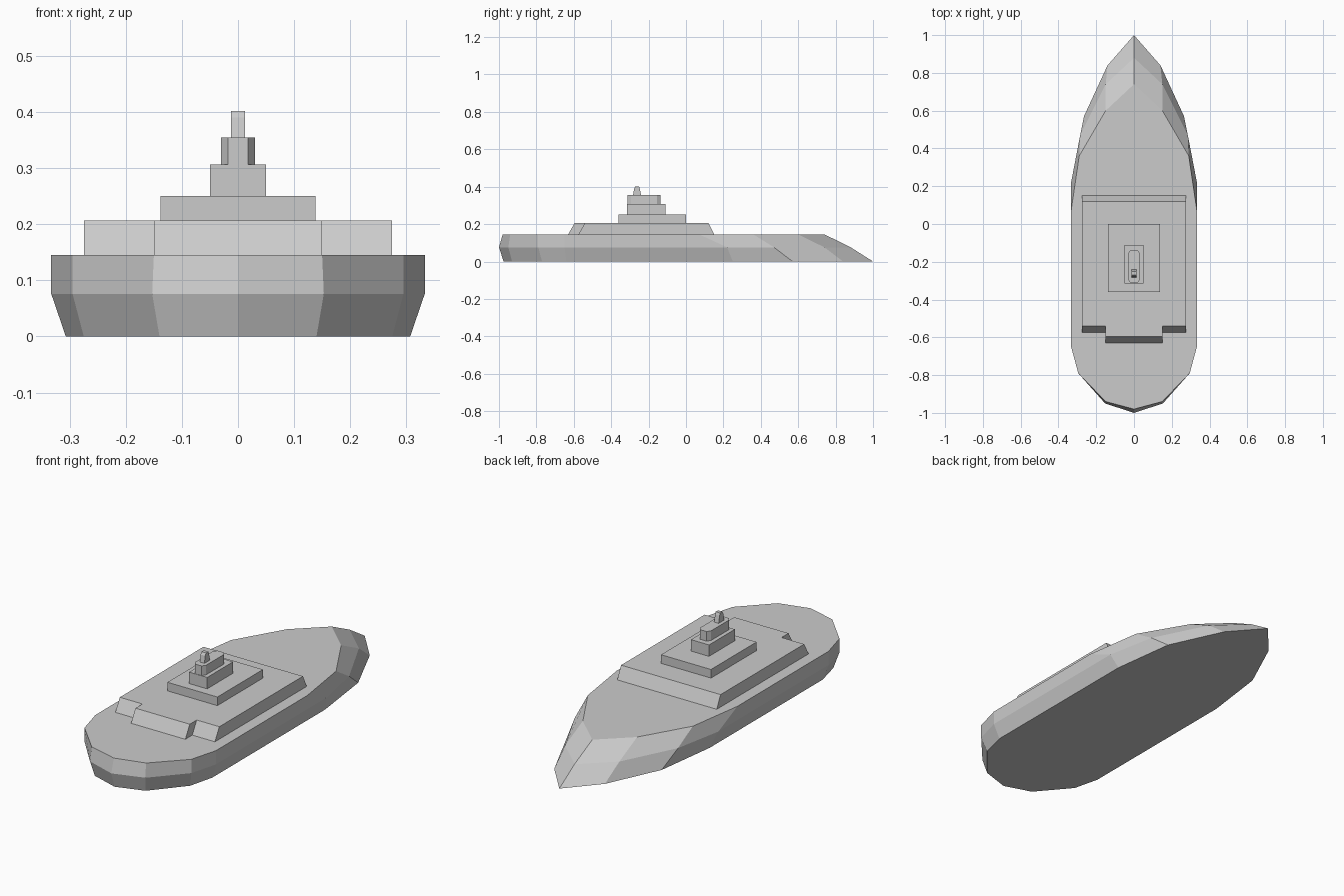
import bpy, bmesh

cube = bpy.data.objects.get("Cube")
if cube:
    bpy.data.objects.remove(cube, do_unlink=True)

grey = bpy.data.materials.new("light grey")
grey.use_nodes = True
COLOUR = (0.6, 0.6, 0.6, 1)
grey.diffuse_color = COLOUR
grey.node_tree.nodes["Principled BSDF"].inputs["Base Color"].default_value = COLOUR


def full_ring(half):
    """Mirror a bow-to-stern half outline into a closed outline."""
    return half + [(-x, y) for x, y in reversed(half) if x > 0]


def loft(name, levels):
    """Skin a closed solid through (z, outline) levels."""
    bm = bmesh.new()
    rings = [[bm.verts.new((x, y, z)) for x, y in pts] for z, pts in levels]
    n = len(rings[0])
    for low, high in zip(rings, rings[1:]):
        for i in range(n):
            j = (i + 1) % n
            bm.faces.new((low[i], low[j], high[j], high[i]))
    bm.faces.new(rings[0])
    bm.faces.new(rings[-1])
    bmesh.ops.recalc_face_normals(bm, faces=bm.faces)
    mesh = bpy.data.meshes.new(name)
    bm.to_mesh(mesh)
    bm.free()
    mesh.materials.append(grey)
    obj = bpy.data.objects.new(name, mesh)
    bpy.context.collection.objects.link(obj)
    return obj


def rect(w, front, back):
    return [(w, back), (w, front), (-w, front), (-w, back)]


# Hull: keel outline, knuckle line and deck edge, with a raked bow
keel = [(0, 1), (.14, .84), (.265, .57), (.307, .25),
        (.307, -.64), (.275, -.77), (.14, -.93), (0, -.975)]
knuckle = [(0, .88), (.15, .74), (.285, .47), (.333, .22),
           (.333, -.65), (.295, -.79), (.153, -.95), (0, -1)]
deck = [(0, .74), (.15, .6), (.29, .36), (.333, .07),
        (.333, -.65), (.295, -.79), (.15, -.94), (0, -.98)]
loft("hull", [(0, full_ring(keel)), (.076, full_ring(knuckle)), (.145, full_ring(deck))])


# Main deckhouse: sloped ends and a centre section stepped forward
def house_outline(back, wing, nose):
    return full_ring([(.275, back), (.275, wing), (.15, wing), (.15, nose)])


loft("main_deckhouse", [(.145, house_outline(.15, -.575, -.63)),
                        (.207, house_outline(.12, -.54, -.595))])

# Upper tiers
for name, w, front, back, low, high in [
        ("upper_deckhouse", .138, -.36, 0, .207, .25),
        ("bridge", .05, -.315, -.11, .25, .307)]:
    loft(name, [(low, rect(w, front, back)), (high, rect(w, front, back))])

# Funnel base with chamfered ends
funnel = full_ring([(.018, -.137), (.03, -.155), (.03, -.295), (.018, -.313)])
loft("funnel_base", [(.307, funnel), (.355, funnel)])

# Tapered mast
loft("mast", [(.355, rect(.0125, -.283, -.24)),
              (.39, rect(.0125, -.277, -.247)),
              (.402, rect(.0125, -.27, -.252))])
